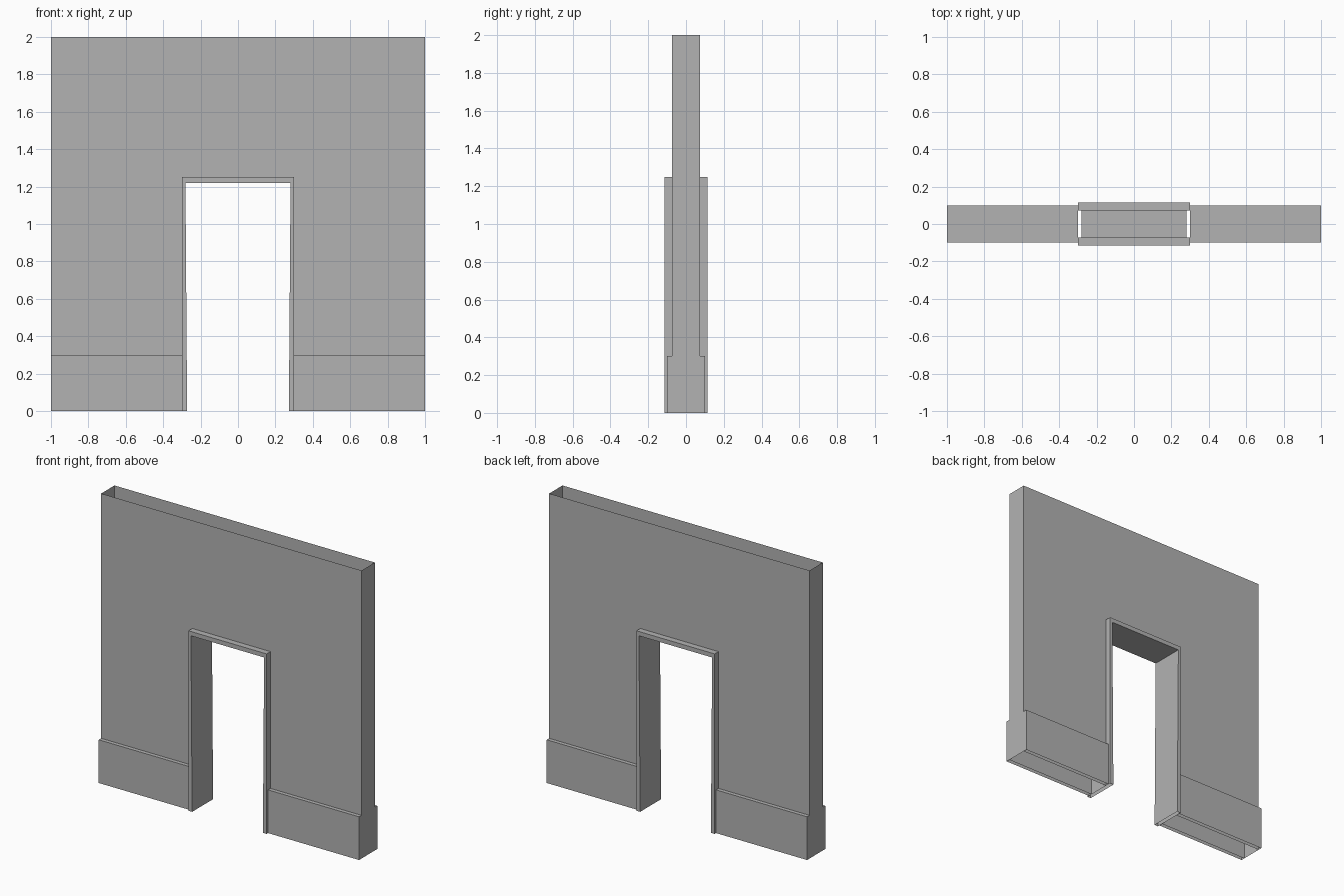
import bpy
import bmesh

cube = bpy.data.objects.get("Cube")
if cube:
    bpy.data.objects.remove(cube, do_unlink=True)

GREY = (0.45, 0.45, 0.45, 1.0)
plaster = bpy.data.materials.new("plain_grey")
plaster.use_nodes = True
plaster.diffuse_color = GREY
plaster.node_tree.nodes["Principled BSDF"].inputs["Base Color"].default_value = GREY

WALL_Y, BASE_Y, TRIM_Y = 0.073, 0.10, 0.115
DOOR_X, DOOR_Z, BASE_Z = 0.30, 1.25, 0.30


def make(name, quads):
    """Build one sheet object from polygons, welding shared corners."""
    bm = bmesh.new()
    for corners in quads:
        bm.faces.new([bm.verts.new(c) for c in corners])
    bmesh.ops.remove_doubles(bm, verts=bm.verts[:], dist=0.0001)
    mesh = bpy.data.meshes.new(name)
    bm.to_mesh(mesh)
    bm.free()
    mesh.materials.append(plaster)
    obj = bpy.data.objects.new(name, mesh)
    bpy.context.collection.objects.link(obj)
    return obj


def bridge(path_a, path_b):
    """Quads joining two matching paths."""
    return [(path_a[i], path_b[i], path_b[i + 1], path_a[i + 1])
            for i in range(len(path_a) - 1)]


def arch(x_low, x_high, top, y):
    """Path up one side of the doorway, across and down the other."""
    return [(-x_low, y, 0), (-x_high, y, top), (x_high, y, top), (x_low, y, 0)]


# Hollow wall: two faces with a doorway, plus end strips, open above and below
outline = [(-1, 0), (-1, 2), (1, 2), (1, 0),
           (DOOR_X, 0), (DOOR_X, DOOR_Z), (-DOOR_X, DOOR_Z), (-DOOR_X, 0)]
front = [(x, -WALL_Y, z) for x, z in outline]
back = [(x, WALL_Y, z) for x, z in reversed(outline)]
ends = [[(s, -s * WALL_Y, 0), (s, s * WALL_Y, 0), (s, s * WALL_Y, 2), (s, -s * WALL_Y, 2)]
        for s in (-1, 1)]
make("wall", [front, back] + ends)

# Baseboards: boxes without a bottom on each side of the doorway
for side, label in ((1, "left"), (-1, "right")):
    ring = [(side * x, side * y) for x, y in
            ((DOOR_X, -BASE_Y), (1, -BASE_Y), (1, BASE_Y), (DOOR_X, BASE_Y))]
    ring.append(ring[0])
    low = [(x, y, 0) for x, y in ring]
    high = [(x, y, BASE_Z) for x, y in ring]
    make(label + "_baseboard", bridge(low, high)[:] + [high[:4]])

# Door casing: a channel wrapped around the doorway, with slightly tapered jambs
profile = [
    arch(DOOR_X, DOOR_X, DOOR_Z, -WALL_Y),
    arch(DOOR_X, DOOR_X, DOOR_Z, -TRIM_Y),
    arch(0.272, 0.281, 1.22, -TRIM_Y),
    arch(0.272, 0.281, 1.22, TRIM_Y),
    arch(DOOR_X, DOOR_X, DOOR_Z, TRIM_Y),
    arch(DOOR_X, DOOR_X, DOOR_Z, WALL_Y),
]
casing = []
for a, b in zip(profile, profile[1:]):
    casing += bridge(a, b)
make("door_casing", casing)

# Make normals consistent on the separate pieces
for name in ("left_baseboard", "right_baseboard", "door_casing"):
    mesh = bpy.data.objects[name].data
    bm = bmesh.new()
    bm.from_mesh(mesh)
    bmesh.ops.recalc_face_normals(bm, faces=bm.faces[:])
    bm.to_mesh(mesh)
    bm.free()
